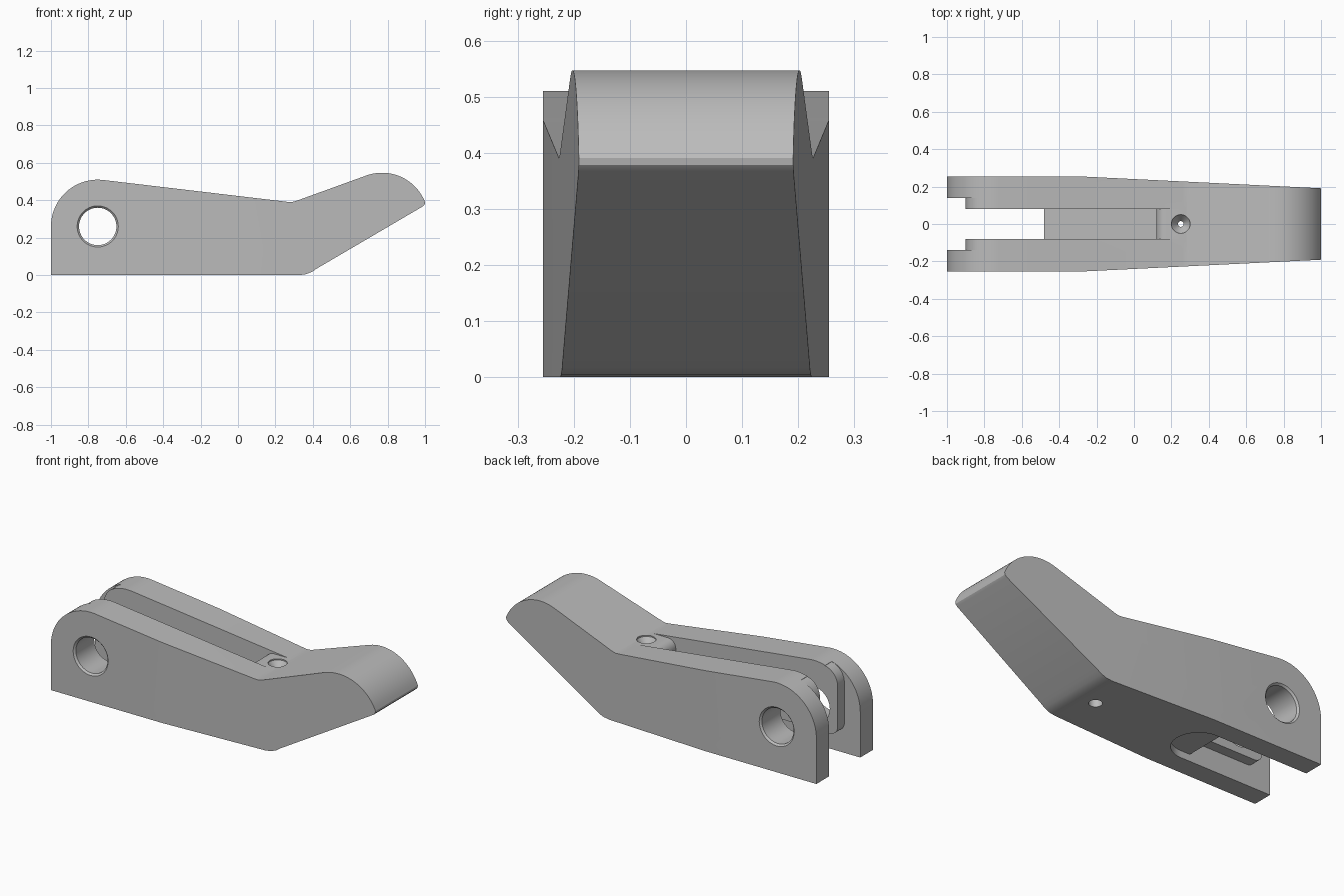
import bpy, bmesh, math
from mathutils import Matrix, Vector

old = bpy.data.objects.get("Cube")
if old:
    bpy.data.objects.remove(old, do_unlink=True)

grey = bpy.data.materials.new("plain_grey")
grey.use_nodes = True
grey.diffuse_color = (0.5, 0.5, 0.5, 1)
grey.node_tree.nodes["Principled BSDF"].inputs["Base Color"].default_value = (0.5, 0.5, 0.5, 1)


def arc(cx, cz, r, start, end, steps):
    """Points on an arc, angles in degrees."""
    angles = [math.radians(start + (end - start) * i / steps) for i in range(steps + 1)]
    return [(cx + r * math.cos(a), cz + r * math.sin(a)) for a in angles]


def finish(bm, name):
    bmesh.ops.recalc_face_normals(bm, faces=bm.faces[:])
    mesh = bpy.data.meshes.new(name)
    bm.to_mesh(mesh)
    bm.free()
    mesh.materials.append(grey)
    obj = bpy.data.objects.new(name, mesh)
    bpy.context.collection.objects.link(obj)
    return obj


def prism(points, half):
    """Side profile in x and z, extruded across y."""
    bm = bmesh.new()
    face = bm.faces.new([bm.verts.new((x, -half, z)) for x, z in points])
    moved = bmesh.ops.extrude_face_region(bm, geom=[face])["geom"]
    verts = [v for v in moved if isinstance(v, bmesh.types.BMVert)]
    bmesh.ops.translate(bm, verts=verts, vec=(0, 2 * half, 0))
    return bm


def lathe(name, points, matrix, steps=64):
    """Radius and height pairs turned around z, then placed."""
    bm = bmesh.new()
    verts = [bm.verts.new((r, 0, z)) for r, z in points]
    edges = [bm.edges.new(pair) for pair in zip(verts, verts[1:])]
    bmesh.ops.spin(bm, geom=verts + edges, cent=(0, 0, 0), axis=(0, 0, 1),
                   angle=math.tau, steps=steps)
    bmesh.ops.remove_doubles(bm, verts=bm.verts[:], dist=0.0001)
    bmesh.ops.transform(bm, matrix=matrix, verts=bm.verts[:])
    return finish(bm, name)


# Lever body: rounded pivot end, dipped waist and raised thumb end
outline = [(-1, 0)]
outline += arc(-0.75, 0.26, 0.25, 180, 83, 28)
outline += [(0.26, 0.392), (0.285, 0.39), (0.31, 0.396)]
outline += arc(0.77, 0.30, 0.247, 109, 25, 24)
outline += [(1.0, 0.391), (0.998, 0.378), (0.988, 0.367)]
outline += [(0.42, 0.034), (0.395, 0.017), (0.365, 0.005), (0.33, 0)]
bm = prism(outline, 0.255)
taper_start = -0.30
bmesh.ops.bisect_plane(bm, geom=bm.verts[:] + bm.edges[:] + bm.faces[:],
                       plane_co=(taper_start, 0, 0), plane_no=(1, 0, 0))
for v in bm.verts:
    t = max(0, (v.co.x - taper_start) / (1 - taper_start))
    v.co.y = math.copysign(0.255 - 0.064 * t, v.co.y)
body = finish(bm, "lever_body")

# Narrow slot, open below at the fork, with a shallow rounded shelf at its end
slot = [(-1.2, -0.1), (-0.48, -0.1), (-0.48, 0.12), (0.12, 0.12)]
slot += arc(0.17, 0.342, 0.05, 180, 90, 8)
slot += [(0.28, 0.392), (0.28, 0.7), (-1.2, 0.7)]

# Wider fork clearance, leaving rounded inner cheeks
clearance = [(-1.2, -0.1), (-0.42, -0.1), (-0.42, 0.04), (-0.48, 0.04), (-0.48, 0.12)]
clearance += arc(-0.85, 0.17, 0.05, 270, 180, 8)
clearance += arc(-0.80, 0.40, 0.10, 180, 102, 10)
clearance += [(-0.82, 0.7), (-1.2, 0.7)]

cutters = [
    finish(prism(slot, 0.08), "slot_cutter"),
    finish(prism(clearance, 0.14), "fork_cutter"),
    # Round end of the underside pocket
    lathe("pocket_cutter", [(0, -0.1), (0.14, -0.1), (0.14, 0.04), (0, 0.04)],
          Matrix.Translation((-0.42, 0, 0))),
    # Chamfered pivot hole through both cheeks
    lathe("pivot_cutter",
          [(0, -0.275), (0.13, -0.275), (0.1, -0.245), (0.1, 0.245), (0.13, 0.275), (0, 0.275)],
          Matrix.Translation((-0.75, 0, 0.26)) @ Matrix.Rotation(math.pi / 2, 4, "X")),
    # Countersunk screw hole behind the slot
    lathe("screw_cutter",
          [(0, -0.1), (0.035, -0.1), (0.035, 0.2), (0.015, 0.2), (0.015, 0.34),
           (0.05, 0.385), (0.05, 0.6), (0, 0.6)],
          Matrix.Translation((0.25, 0, 0)), 32),
]

bpy.ops.object.select_all(action="DESELECT")
bpy.context.view_layer.objects.active = body
body.select_set(True)
for cutter in cutters:
    cutter.hide_render = True
    mod = body.modifiers.new(cutter.name, "BOOLEAN")
    mod.operation = "DIFFERENCE"
    mod.solver = "EXACT"
    mod.object = cutter
    bpy.ops.object.modifier_apply(modifier=mod.name)
for cutter in cutters:
    bpy.data.objects.remove(cutter, do_unlink=True)

bpy.ops.object.shade_smooth_by_angle(angle=math.radians(28))
